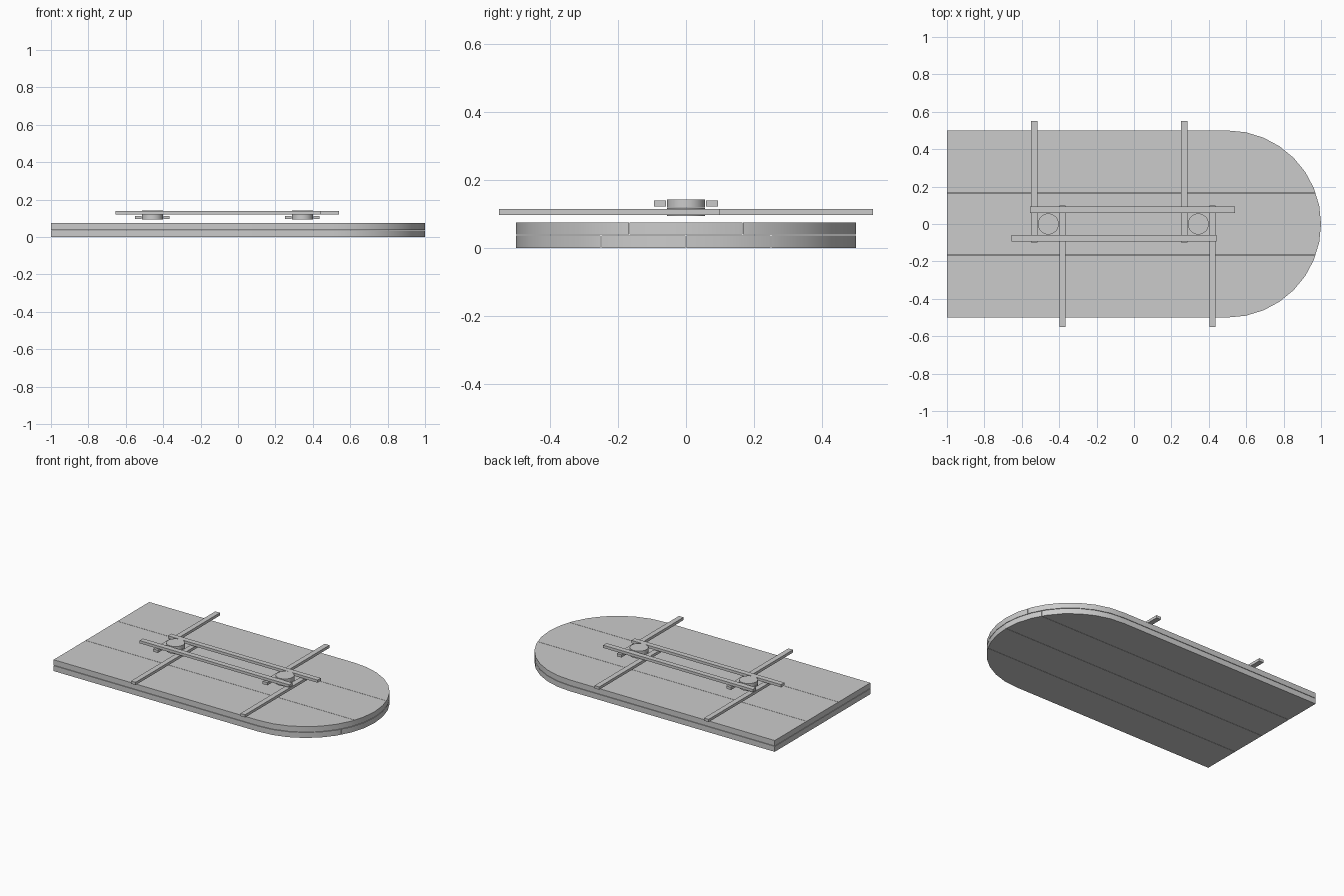
import bpy, bmesh, math

cube = bpy.data.objects.get("Cube")
if cube:
    bpy.data.objects.remove(cube, do_unlink=True)

grey = bpy.data.materials.new("plain grey")
grey.use_nodes = True
color = (0.6, 0.6, 0.6, 1)
grey.diffuse_color = color
grey.node_tree.nodes["Principled BSDF"].inputs["Base Color"].default_value = color


def finish(bm, name, smooth=False):
    bmesh.ops.recalc_face_normals(bm, faces=bm.faces)
    mesh = bpy.data.meshes.new(name)
    bm.to_mesh(mesh)
    bm.free()
    mesh.materials.append(grey)
    obj = bpy.data.objects.new(name, mesh)
    bpy.context.collection.objects.link(obj)
    if smooth:
        bpy.ops.object.select_all(action='DESELECT')
        obj.select_set(True)
        bpy.context.view_layer.objects.active = obj
        bpy.ops.object.shade_smooth_by_angle(angle=math.radians(30))
    return obj


def plank(name, y0, y1, z0, z1):
    """One lengthwise strip of the round-ended board."""
    bm = bmesh.new()
    steps = 16
    angles = [-math.pi / 2 + math.pi * i / steps for i in range(steps + 1)]
    outline = [(-1, 0.5), (-1, -0.5)]
    outline += [(0.5 + 0.5 * math.cos(a), 0.5 * math.sin(a)) for a in angles]
    bm.faces.new([bm.verts.new((x, y, z0)) for x, y in outline])
    for y, side in ((y0, -1), (y1, 1)):
        bmesh.ops.bisect_plane(bm, geom=bm.verts[:] + bm.edges[:] + bm.faces[:],
                               plane_co=(0, y, 0), plane_no=(0, side, 0),
                               clear_outer=True)
    top = bmesh.ops.extrude_face_region(bm, geom=bm.faces[:])["geom"]
    verts = [v for v in top if isinstance(v, bmesh.types.BMVert)]
    bmesh.ops.translate(bm, vec=(0, 0, z1 - z0), verts=verts)
    finish(bm, name, True)


def box(name, x0, x1, y0, y1, z, thick=0.018):
    bm = bmesh.new()
    bmesh.ops.create_cube(bm, size=1)
    for v in bm.verts:
        v.co.x = (x0 + x1) / 2 + v.co.x * (x1 - x0)
        v.co.y = (y0 + y1) / 2 + v.co.y * (y1 - y0)
        v.co.z = z + v.co.z * thick
    finish(bm, name)


def disc(name, x, z):
    bm = bmesh.new()
    bmesh.ops.create_cone(bm, cap_ends=True, segments=32, radius1=0.056,
                          radius2=0.056, depth=0.024)
    bmesh.ops.translate(bm, vec=(x, 0, z), verts=bm.verts)
    finish(bm, name, True)


# Two plank layers with staggered seams
gap = 0.001
for layer, count, z0, z1 in (("lower", 4, 0, 0.036), ("upper", 3, 0.039, 0.075)):
    for i in range(count):
        y0, y1 = -0.5 + i / count, -0.5 + (i + 1) / count
        plank(f"{layer}_plank_{i + 1}", y0 + (gap if i else 0),
              y1 - (gap if i < count - 1 else 0), z0, z1)

# Cross bars and rollers at both stations
low, high = 0.105, 0.130
half = 0.017
for tag, x in (("rear", -0.458), ("fore", 0.344)):
    box(f"{tag}_back_cross_bar", x - 0.076 - half, x - 0.076 + half, -0.1, 0.55, low)
    box(f"{tag}_front_cross_bar", x + 0.076 - half, x + 0.076 + half, -0.55, 0.1, low)
    disc(f"{tag}_lower_roller", x, low)
    disc(f"{tag}_upper_roller", x, high)

# Long bars either side of the rollers
box("back_long_bar", -0.555, 0.541, 0.059, 0.094, high)
box("front_long_bar", -0.655, 0.441, -0.094, -0.059, high)
